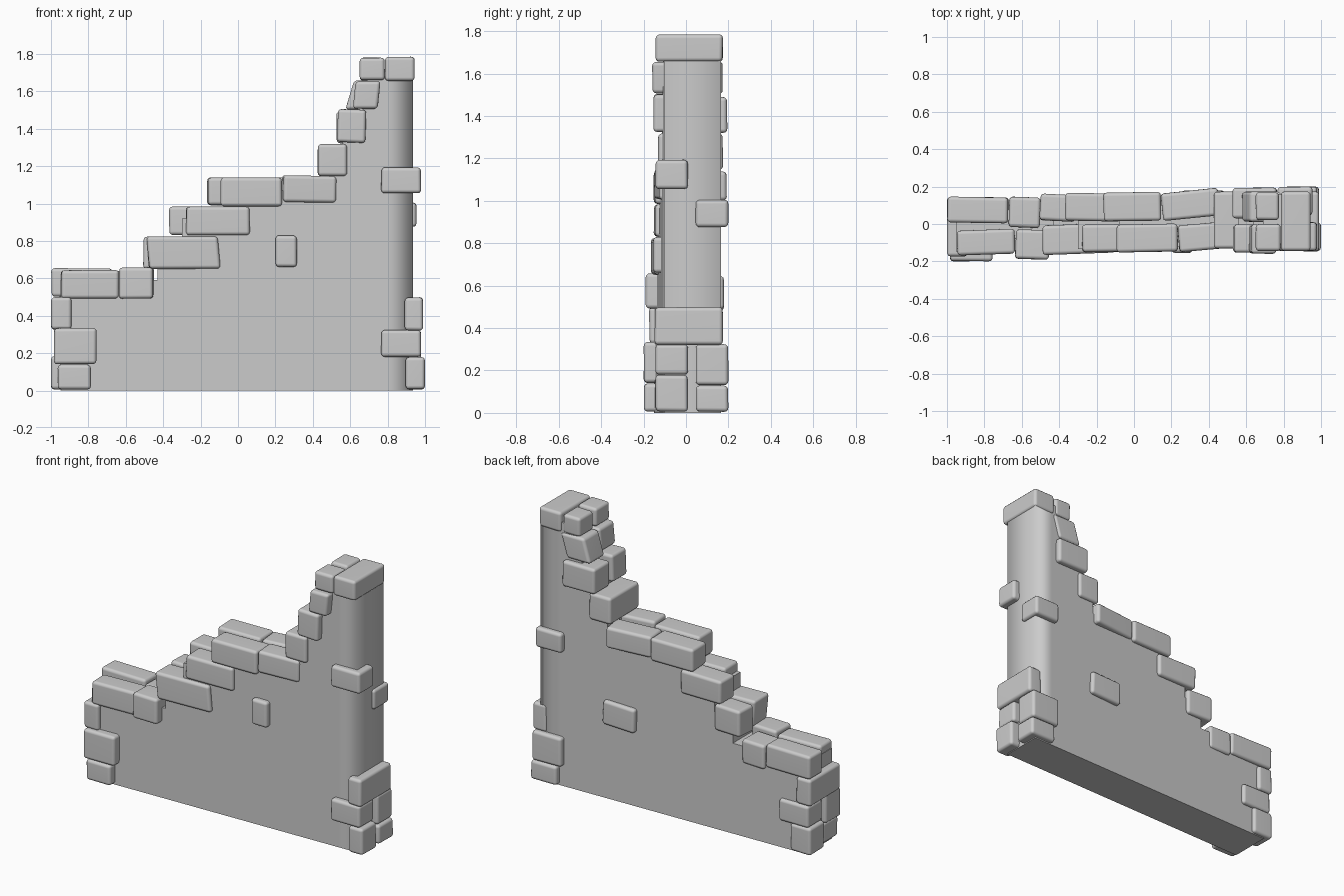
import bpy, bmesh, math, random
from mathutils import Vector

random.seed(4)
cube = bpy.data.objects.get("Cube")
if cube:
    bpy.data.objects.remove(cube, do_unlink=True)

stone_grey = bpy.data.materials.new("stone_grey")
stone_grey.use_nodes = True
colour = (0.6, 0.6, 0.6, 1)
stone_grey.diffuse_color = colour
bsdf = stone_grey.node_tree.nodes["Principled BSDF"]
bsdf.inputs["Base Color"].default_value = colour
bsdf.inputs["Roughness"].default_value = 0.8


def add_object(name, bm):
    mesh = bpy.data.meshes.new(name)
    bm.to_mesh(mesh)
    bm.free()
    mesh.materials.append(stone_grey)
    obj = bpy.data.objects.new(name, mesh)
    bpy.context.collection.objects.link(obj)
    return obj


def stone(name, x, y, z, tilt=0.0, turn=0.0, lean=0.0):
    """Rounded, slightly irregular block between the given x, y and z limits."""
    bm = bmesh.new()
    bmesh.ops.create_cube(bm, size=1)
    size = Vector((x[1] - x[0], y[1] - y[0], z[1] - z[0]))
    for v in bm.verts:
        v.co = Vector(a * b for a, b in zip(v.co, size))
        v.co.x += lean * v.co.z
        v.co *= random.uniform(0.97, 1.0)
    bmesh.ops.bevel(bm, geom=bm.edges[:], offset=0.019, segments=3,
                    profile=0.5, affect='EDGES', clamp_overlap=True)
    for f in bm.faces:
        f.smooth = True
    obj = add_object(name, bm)
    obj.location = (sum(x) / 2, sum(y) / 2, sum(z) / 2)
    obj.rotation_euler = (0, math.radians(tilt), math.radians(turn))
    mod = obj.modifiers.new("face_normals", 'WEIGHTED_NORMAL')
    mod.keep_sharp = True
    return obj


# Stepped wall core, slightly skewed in plan, with a softly shaded end pillar
steps = [(-0.95, -0.43, 0.59), (-0.43, -0.30, 0.76), (-0.30, -0.08, 0.92),
         (-0.08, 0.46, 1.07), (0.46, 0.56, 1.25), (0.56, 0.64, 1.43),
         (0.64, 0.69, 1.59), (0.69, 0.80, 1.72), (0.80, 0.935, 1.72)]


def wall_y(x, side):
    return 0.008 + 0.025 * x + side * 0.134


bm = bmesh.new()
tops = []
for x0, x1, top in steps:
    tops += [(x0, top), (x1, top)]
tops = list(dict.fromkeys(tops))
outline = [(0.935, 0), (0.80, 0), (-0.95, 0)] + tops
sides = [[bm.verts.new((x, wall_y(x, s), z)) for x, z in outline] for s in (-1, 1)]
front, back = sides
n = len(outline)
split = n - 2
for side in sides:
    bm.faces.new([side[0], side[1], side[split], side[n - 1]])
    bm.faces.new(side[1:split + 1])
for i in range(n):
    j = (i + 1) % n
    bm.faces.new([front[i], front[j], back[j], back[i]])
bmesh.ops.recalc_face_normals(bm, faces=bm.faces[:])
for f in bm.faces:
    f.smooth = True
for e in bm.edges:
    upright = abs(e.verts[0].co.z - e.verts[1].co.z) > 1
    e.smooth = upright and e.verts[0].co.x > 0.7
core = add_object("wall_core", bm)
core.modifiers.new("face_normals", 'WEIGHTED_NORMAL').keep_sharp = True
core.modifiers["face_normals"].weight = 50

# Coping stones up the front of the broken edge
F, B = "front_coping", "back_coping"
stone(F, (-0.95, -0.635), (-0.165, -0.03), (0.49, 0.645), turn=2)
stone(F, (-0.635, -0.45), (-0.19, -0.03), (0.49, 0.66), turn=-2)
stone(F, (-0.485, -0.10), (-0.16, 0.00), (0.65, 0.825), turn=2, lean=-0.1)
stone(F, (-0.28, 0.065), (-0.15, 0.00), (0.83, 0.985), turn=1)
stone(F, (-0.095, 0.235), (-0.15, 0.00), (0.985, 1.14), turn=1)
stone(F, (0.235, 0.525), (-0.14, 0.005), (1.005, 1.15), tilt=1, turn=5)

# Coping stones along the back
stone(B, (-1.0, -0.67), (0.005, 0.145), (0.50, 0.655), turn=-1)
stone(B, (-0.67, -0.50), (-0.02, 0.145), (0.48, 0.64), turn=-2)
stone(B, (-0.505, -0.31), (0.015, 0.16), (0.65, 0.825), turn=-3)
stone(B, (-0.37, -0.07), (0.015, 0.165), (0.83, 0.985), turn=-1)
stone(B, (-0.165, 0.145), (0.015, 0.17), (0.99, 1.14), turn=1)
stone(B, (0.145, 0.46), (0.03, 0.18), (1.00, 1.14), turn=6)

# Steep stack leading up to the pillar
stone("stack_through_stone", (0.425, 0.585), (-0.135, 0.175), (1.145, 1.32))
stone("stack_front", (0.53, 0.685), (-0.155, 0.00), (1.325, 1.505), tilt=2)
stone("stack_back", (0.525, 0.765), (0.03, 0.195), (1.32, 1.49))
stone("stack_front", (0.62, 0.755), (-0.16, 0.00), (1.505, 1.655), lean=0.1)
stone("stack_back", (0.595, 0.77), (0.01, 0.175), (1.50, 1.66), lean=0.3)
stone("stack_front", (0.65, 0.785), (-0.145, 0.00), (1.66, 1.78))
stone("stack_back", (0.65, 0.775), (0.02, 0.17), (1.655, 1.78))
stone("pillar_cap", (0.785, 0.945), (-0.145, 0.175), (1.655, 1.785))

# Quoins on the pillar end
RF, RB = (-0.145, 0.01), (0.045, 0.2)
stone("pillar_quoin_front", (0.765, 0.98), RF, (1.055, 1.195))
stone("pillar_quoin_back", (0.765, 0.955), RB, (0.875, 1.005))
stone("pillar_quoin_through", (0.89, 0.99), (-0.15, 0.175), (0.32, 0.50))
stone("pillar_quoin_front", (0.765, 0.98), RF, (0.18, 0.325))
stone("pillar_quoin_back", (0.765, 0.98), RB, (0.13, 0.325))
stone("pillar_base_front", (0.895, 1.0), RF, (0.005, 0.18))
stone("pillar_base_back", (0.80, 0.99), RB, (0.005, 0.13))

# Quoins on the low end
stone("low_quoin_through", (-1.0, -0.89), (-0.175, 0.145), (0.325, 0.50))
stone("low_quoin_front", (-0.985, -0.755), (-0.2, -0.04), (0.14, 0.335))
stone("low_quoin_back", (-0.985, -0.765), (-0.01, 0.145), (0.18, 0.325))
stone("low_base_front", (-0.965, -0.785), (-0.2, -0.04), (0.005, 0.14))
stone("low_base_back", (-1.0, -0.85), (-0.01, 0.145), (0.005, 0.185))

# Single stones showing through the wall faces
stone("front_face_stone", (0.20, 0.315), (-0.155, -0.03), (0.66, 0.83))
stone("back_face_stone", (0.25, 0.485), (0.05, 0.18), (0.485, 0.645), tilt=-2)
